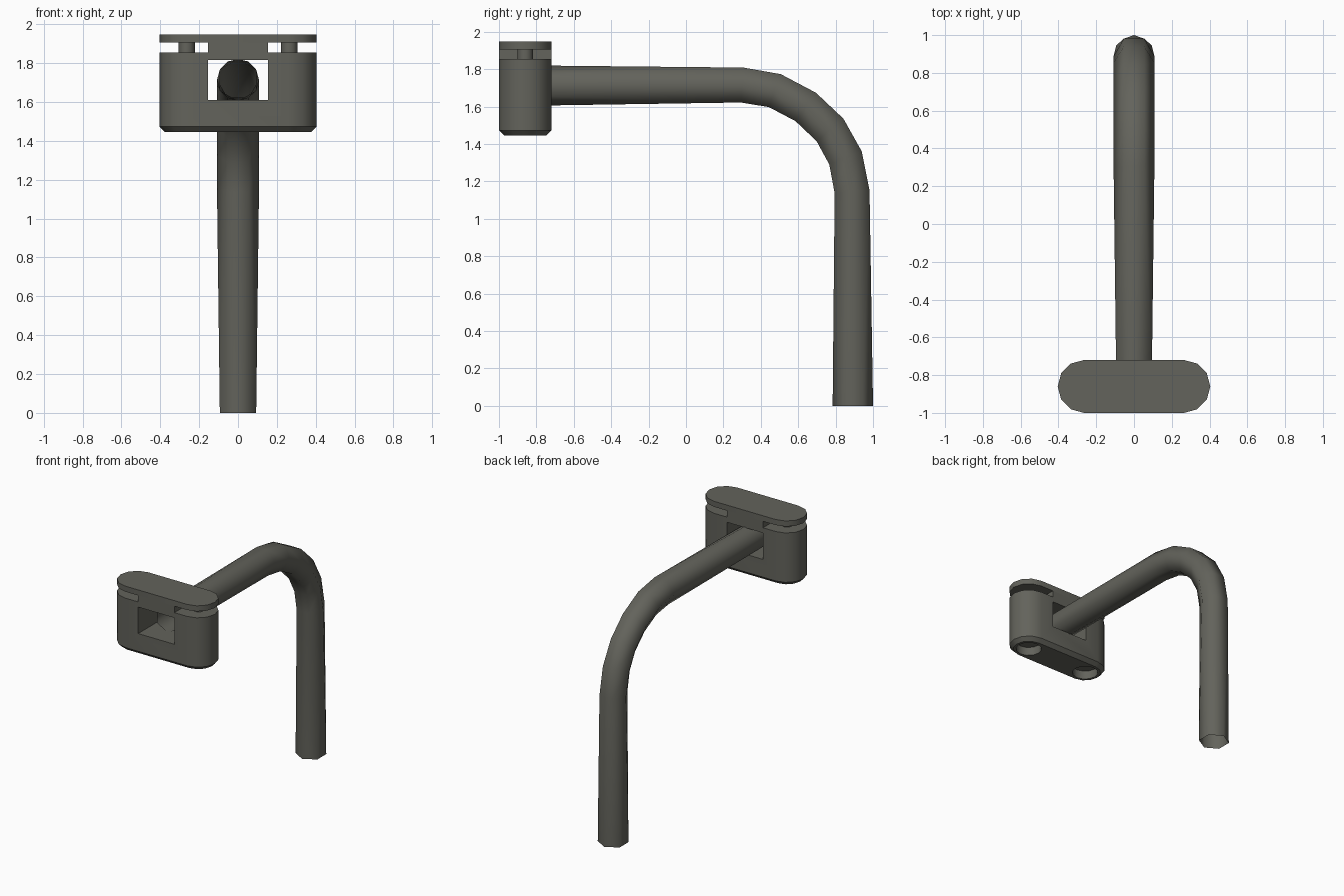
import bpy, bmesh, math
from mathutils import Vector

if "Cube" in bpy.data.objects:
    bpy.data.objects.remove(bpy.data.objects["Cube"])

mat = bpy.data.materials.new("dark olive grey")
mat.diffuse_color = (0.125, 0.125, 0.106, 1)
mat.use_nodes = True
mat.node_tree.nodes["Principled BSDF"].inputs["Base Color"].default_value = mat.diffuse_color

CY = -0.86      # clamp centre line
CX = 0.264      # centre of the rounded clamp ends and bolts


def finish(name, bm):
    bmesh.ops.recalc_face_normals(bm, faces=bm.faces[:])
    me = bpy.data.meshes.new(name)
    bm.to_mesh(me)
    bm.free()
    ob = bpy.data.objects.new(name, me)
    bpy.context.collection.objects.link(ob)
    me.materials.append(mat)
    return ob


def smooth(ob, deg=40):
    ob.data.polygons.foreach_set("use_smooth", [True] * len(ob.data.polygons))
    ob.data.set_sharp_from_angle(angle=math.radians(deg))


def stadium(name, levels):
    """Stack of rounded slots, levels = (end radius, z)."""
    bm = bmesh.new()
    rings = []
    for r, z in levels:
        ring = []
        for side, start in ((1, -90), (-1, 90)):
            for i in range(7):
                a = math.radians(start + 30 * i)
                ring.append(bm.verts.new((side * CX + r * math.cos(a), CY + r * math.sin(a), z)))
        rings.append(ring)
    n = len(rings[0])
    for a, b in zip(rings, rings[1:]):
        for i in range(n):
            bm.faces.new((a[i], a[(i + 1) % n], b[(i + 1) % n], b[i]))
    bm.faces.new(rings[0])
    bm.faces.new(rings[-1])
    return finish(name, bm)


def box(name, hx, hy, z0, z1):
    bm = bmesh.new()
    bmesh.ops.create_cube(bm, size=1)
    for v in bm.verts:
        v.co = (v.co.x * 2 * hx, CY + v.co.y * 2 * hy, z0 + (v.co.z + 0.5) * (z1 - z0))
    return finish(name, bm)


def cylinder(name, x, r, z0, z1, n=12):
    bm = bmesh.new()
    bmesh.ops.create_cone(bm, cap_ends=True, segments=n, radius1=r, radius2=r, depth=z1 - z0)
    bmesh.ops.translate(bm, verts=bm.verts[:], vec=(x, CY, (z0 + z1) / 2))
    return finish(name, bm)


# bent open tube: six-sided, end rings turned 30 degrees against the bend
path = [(-0.86, 1.712), (0.30, 1.715), (0.475, 1.685), (0.64, 1.598),
        (0.77, 1.475), (0.853, 1.325), (0.888, 1.145), (0.892, 0.0)]
bm = bmesh.new()
rings = []
last = len(path) - 1
for i, p in enumerate(path):
    ang = math.radians((0, 4, 20, 36, 50, 68, 85, 90)[i])
    nrm = Vector((0, math.sin(ang), math.cos(ang)))
    off = 0 if i in (0, last) else 30
    ring = []
    for k in range(6):
        t = math.radians(off + 60 * k)
        co = Vector((0, *p)) + 0.108 * (math.cos(t) * nrm + math.sin(t) * Vector((1, 0, 0)))
        ring.append(bm.verts.new(co))
    rings.append(ring)
for i in range(last):
    a, b = rings[i], rings[i + 1]
    if i == last - 1:
        a, b = b, a
    for k in range(6):
        j = (k + 1) % 6
        if i in (0, last - 1):
            bm.faces.new((a[k], b[k], a[j]))
            bm.faces.new((b[k], b[j], a[j]))
        else:
            bm.faces.new((a[k], a[j], b[j], b[k]))
smooth(finish("bent_tube", bm), 70)

# clamp body with tube slot and bolt recesses
body = stadium("clamp_body", [(0.112, 1.445), (0.14, 1.473), (0.14, 1.855)])
cutters = [box("slot_cutter", 0.155, 0.3, 1.61, 2.0)]
cutters += [cylinder("recess_cutter", s * CX, 0.092, 1.3, 1.51) for s in (-1, 1)]
for c in cutters:
    c.hide_render = True
    mod = body.modifiers.new("cut", 'BOOLEAN')
    mod.operation = 'DIFFERENCE'
    mod.solver = 'EXACT'
    mod.object = c
bpy.context.view_layer.update()
dg = bpy.context.evaluated_depsgraph_get()
cut_mesh = bpy.data.meshes.new_from_object(body.evaluated_get(dg))
body.modifiers.clear()
body.data = cut_mesh
for c in cutters:
    bpy.data.objects.remove(c)
smooth(body)

# top plate with its centre pressure block
smooth(stadium("clamp_plate", [(0.14, 1.905), (0.14, 1.948)]))
box("pressure_block", 0.155, 0.14, 1.815, 1.906)

# bolts between body and plate
for s, side in ((-1, "left"), (1, "right")):
    smooth(cylinder("bolt_" + side, s * CX, 0.042, 1.84, 1.91))
